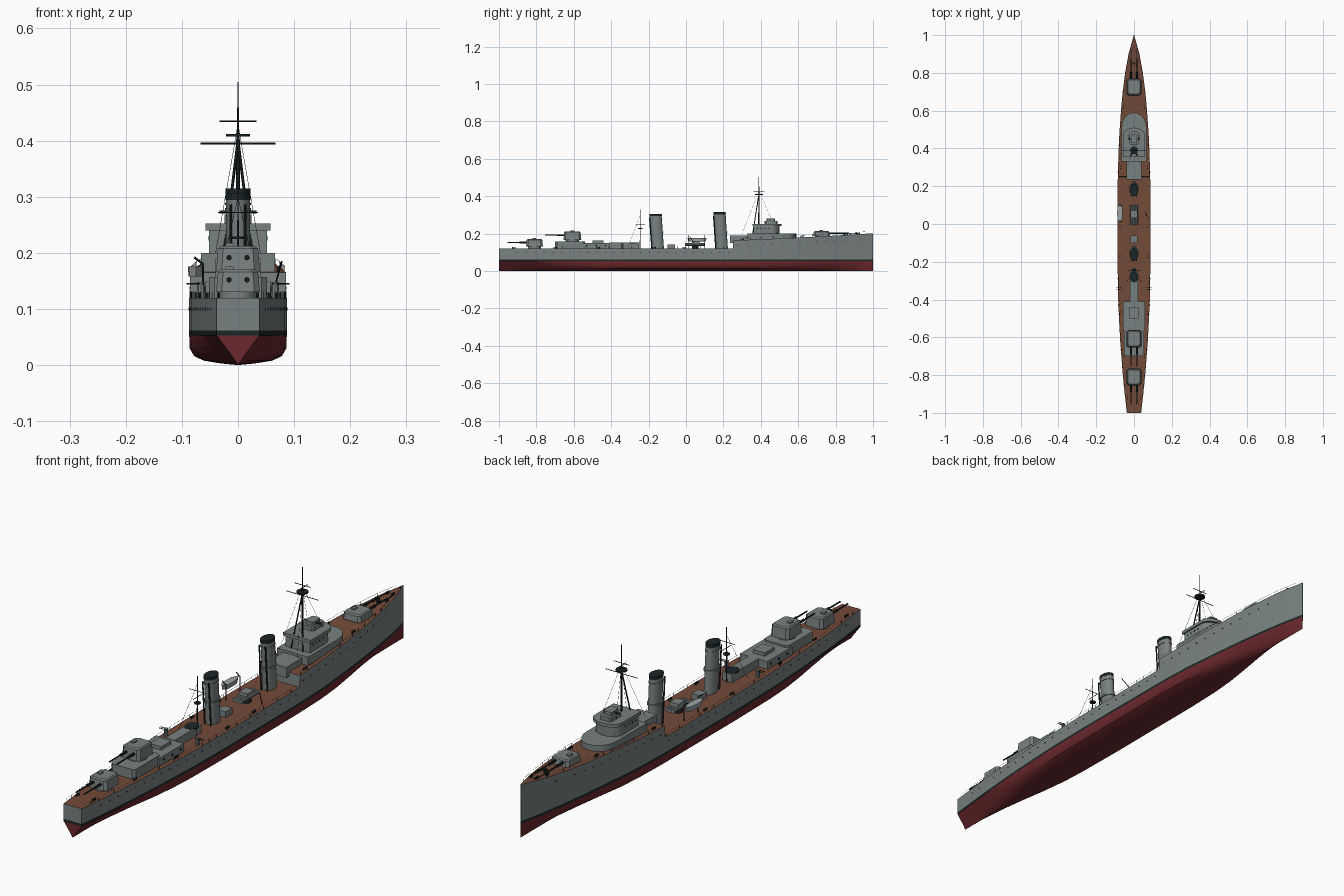
import bpy, bmesh
from math import sin, cos, pi
from mathutils import Vector

cube = bpy.data.objects.get("Cube")
if cube:
    bpy.data.objects.remove(cube, do_unlink=True)


def material(name, r, g, b):
    m = bpy.data.materials.new(name)
    m.diffuse_color = (r, g, b, 1)
    m.use_nodes = True
    m.node_tree.nodes["Principled BSDF"].inputs["Base Color"].default_value = (r, g, b, 1)
    return m


GREY = material("naval grey", .19, .22, .22)
RED = material("hull red", .15, .022, .026)
BROWN = material("deck brown", .17, .07, .04)
DARK = material("dark metal", .012, .02, .021)
PALE = material("pale grey", .33, .36, .36)


def finish(name, bm, mats, smooth=False):
    bmesh.ops.recalc_face_normals(bm, faces=bm.faces)
    mesh = bpy.data.meshes.new(name)
    bm.to_mesh(mesh)
    bm.free()
    ob = bpy.data.objects.new(name, mesh)
    bpy.context.collection.objects.link(ob)
    for m in mats:
        mesh.materials.append(m)
    if smooth:
        bpy.ops.object.select_all(action="DESELECT")
        ob.select_set(True)
        bpy.context.view_layer.objects.active = ob
        bpy.ops.object.shade_smooth_by_angle(angle=.6)
    return ob


def prism(name, outline, z0, z1, mat, taper=1, rake=0, smooth=False):
    """Extrude a plan outline upwards, with optional taper and rake in y."""
    bm = bmesh.new()
    cx = sum(p[0] for p in outline) / len(outline)
    cy = sum(p[1] for p in outline) / len(outline)
    low = [bm.verts.new((x, y, z0)) for x, y in outline]
    top = [bm.verts.new((cx + (x - cx) * taper, cy + (y - cy) * taper + rake, z1)) for x, y in outline]
    n = len(outline)
    for i in range(n):
        j = (i + 1) % n
        bm.faces.new((low[i], low[j], top[j], top[i]))
    bm.faces.new(top)
    bm.faces.new(low[::-1])
    return finish(name, bm, [mat], smooth)


def rect(hx, y0, y1, cut=0, cx=0):
    pts = [(hx, y0 + cut), (hx, y1 - cut), (hx - cut, y1), (cut - hx, y1),
           (-hx, y1 - cut), (-hx, y0 + cut), (cut - hx, y0), (hx - cut, y0)]
    if not cut:
        pts = [pts[0], pts[1], pts[4], pts[5]]
    return [(cx + x, y) for x, y in pts]


def rounded_front(hx, y0, y1, bulge):
    arc = [(hx * cos(pi * i / 12), y1 + bulge * sin(pi * i / 12)) for i in range(13)]
    return [(hx, y0)] + arc + [(-hx, y0)]


def oval(rx, ry, cx=0, cy=0, n=20):
    return [(cx + rx * cos(2 * pi * i / n), cy + ry * sin(2 * pi * i / n)) for i in range(n)]


def rods(name, segments, r, mat, sides=6, r2=None):
    """Round bars between pairs of points, joined in one object."""
    bm = bmesh.new()
    for a, b in segments:
        a, b = Vector(a), Vector(b)
        d = b - a
        made = bmesh.ops.create_cone(bm, cap_ends=True, segments=sides, radius1=r,
                                     radius2=r if r2 is None else r2, depth=d.length)
        turn = d.to_track_quat("Z", "Y")
        for v in made["verts"]:
            v.co = turn @ v.co + (a + b) / 2
    return finish(name, bm, [mat], sides > 6)


# Hull lines: half beam along the length and height of the deck
BEAM = [(-1, .038), (-.9, .049), (-.8, .059), (-.7, .067), (-.6, .074), (-.4, .084), (-.2, .087),
        (.25, .086), (.4, .081), (.5, .076), (.6, .069), (.7, .06), (.8, .047), (.9, .029), (1, .0012)]
BREAK = .25


def beam(y):
    for (a, wa), (b, wb) in zip(BEAM, BEAM[1:]):
        if y <= b:
            return wa + (wb - wa) * (y - a) / (b - a)
    return BEAM[-1][1]


def deck(y):
    return .12 if y <= BREAK else .165 + .037 * ((y - BREAK) / .75) ** 1.3


def water_beam(y):
    return beam(y) * (1 - .3 * max(0, (y - .4) / .6))


def side(y, z):
    t = min(1, (z - .062) / (deck(y) - .062))
    return water_beam(y) + (beam(y) - water_beam(y)) * t


# Height, full section width, V section width below the waterline
BILGE = [(.053, 1, 1), (.03, .99, .55), (.016, .9, .28), (.008, .7, .14), (.003, .35, .05)]


def section(y):
    full = max(0, min(1, (1 - abs(y)) / .55))
    full = full * full * (3 - 2 * full)
    w = water_beam(y)
    half = [(beam(y), deck(y)), (w, .062)]
    half += [(w * (v + (u - v) * full), z) for z, u, v in BILGE]
    return half + [(0, 0)] + [(-x, z) for x, z in half[::-1]]


ys = sorted([p[0] for p in BEAM] + [BREAK + .001, -.95, -.5, 0, .32, .95])
bm = bmesh.new()
rings = [[bm.verts.new((x, y, z)) for x, z in section(y)] for y in ys]
n = len(rings[0])
for y, a, b in zip(ys, rings, rings[1:]):
    for i in range(n):
        j = (i + 1) % n
        f = bm.faces.new((a[i], a[j], b[j], b[i]))
        band = min(i, n - 2 - i) if i < n - 1 else -1
        f.material_index = {-1: 0 if y == BREAK else 3, 0: 0, 1: 2}.get(band, 1)
for ring in (rings[0], rings[-1]):
    # End plates split at the same painted bands
    for i in range(n // 2):
        corners = [ring[i], ring[i + 1], ring[n - 2 - i], ring[n - 1 - i]]
        corners = list(dict.fromkeys(corners))
        if len(corners) > 2:
            bm.faces.new(corners).material_index = {0: 0, 1: 2}.get(i, 1)
finish("hull", bm, [GREY, RED, DARK, BROWN], True)

# Portholes along both sides
ports = []
for s in (-1, 1):
    for k in range(38):
        y = -.9 + k * .047
        z = .1 if y < BREAK else deck(y) - .028
        x = side(y, z)
        ports.append(((s * (x - .001), y, z), (s * (x + .001), y, z)))
rods("portholes", ports, .0028, DARK, 8)

# Guard rails with posts
rails = []
for s in (-1, 1):
    for start, end in ((-.99, .24), (.26, .97)):
        steps = int((end - start) / .04)
        pts = [start + (end - start) * i / steps for i in range(steps + 1)]
        rail = [Vector((s * (beam(y) - .002), y, deck(y) + .011)) for y in pts]
        rails += list(zip(rail, rail[1:])) + [(p, p - Vector((0, 0, .011))) for p in rail]
rods("guard_rails", rails, .0004, DARK, 3)

# Bridge
prism("bridge_rear_house", rect(.04, .235, .36), .15, .19, GREY)
prism("bridge_lower_house", rounded_front(.066, .33, .51, .08), .16, .2, GREY, smooth=True)
prism("bridge_upper_house", rounded_front(.052, .36, .46, .04), .2, .24, GREY, smooth=True)
prism("bridge_wings", rounded_front(.058, .355, .47, .04), .24, .252, GREY, smooth=True)
prism("director_base", rect(.024, .42, .49, .006), .252, .268, GREY)
prism("director", rect(.017, .43, .475, .004), .268, .282, GREY)
rods("rangefinder", [((-.033, .45, .273), (.033, .45, .273))], .003, DARK, 8)
rods("bridge_windows", [((s * .0525, y, .226), (s * .0535, y, .226)) for s in (-1, 1)
                        for y in (.38, .4, .42, .44)], .004, DARK, 4)


# Twin gun turrets
def turret(name, y0, y1, z0, z1, way):
    mid = (y0 + y1) / 2
    prism(name + "_turret_ring", oval(.033, .036, 0, mid), z0 - .012, z0 + .003, GREY)
    prism(name + "_turret", rect(.039, y0, y1, .01), z0, z1 - .004, GREY, .92)
    prism(name + "_turret_roof", rect(.035, y0 + .004, y1 - .004, .012), z1 - .004, z1, GREY, .88)
    prism(name + "_turret_sight", rect(.007, mid - .01, mid + .008, 0, -.015), z1, z1 + .006, GREY)
    front = y1 if way > 0 else y0
    zg = (z0 + z1) / 2 + .002
    for label, length, r in (("barrels", .1, .0028), ("sleeves", .035, .005)):
        rods(name + "_gun_" + label, [((s * .016, front - way * .01, zg),
             (s * .016, front + way * length, zg)) for s in (-1, 1)], r, DARK, 8)


turret("fore", .68, .77, .187, .213, 1)
turret("upper_aft", -.655, -.56, .167, .212, -1)
turret("lower_aft", -.855, -.765, .13, .17, -1)

# Aft deckhouses
prism("aft_house", rect(.058, -.56, -.41), .12, .15, GREY)
prism("aft_gun_house", rect(.052, -.7, -.54, .01), .12, .157, GREY)
prism("aft_walkway_house", rect(.02, -.41, -.25), .12, .152, GREY)
prism("aft_house_locker", rect(.025, -.5, -.44), .15, .163, GREY)
prism("searchlight_platform", oval(.024, .03, 0, -.28, 12), .148, .153, DARK)
rods("house_doors", [((s * .0575, y, .135), (s * .0595, y, .135)) for s in (-1, 1)
                     for y in (-.53, -.48, -.43)], .006, DARK, 4)


# Funnels, raked aft
def funnel(name, y, top):
    base, rake = .12, -.013

    def at(z):
        return y + rake * (z - base) / (top - base)

    def slice_(part, z0, z1, grow, mat):
        prism(name + part, oval(.021 + grow, .032 + grow, 0, at(z0)), z0, z1, mat,
              rake=at(z1) - at(z0), smooth=True)
    slice_("_funnel", base, top - .012, 0, GREY)
    slice_("_funnel_cap", top - .012, top, .001, DARK)
    slice_("_funnel_band", .205, .211, .004, GREY)
    slice_("_funnel_upper_band", top - .03, top - .026, .002, GREY)
    rods(name + "_steam_pipes", [((s * .013, y - .033, base), (s * .013, y - .045, top - .02))
                                 for s in (-1, 1)], .0028, DARK, 6)


funnel("fore", .192, .315)
funnel("aft", -.15, .306)

# Torpedo tubes amidships
prism("tube_mount_base", oval(.018, .018, 0, .05, 12), .12, .135, DARK)
rods("torpedo_tubes", [((x, -.005, .142), (x, .1, .142)) for x in (-.014, 0, .014)], .0075, GREY, 10)
prism("tube_shield", rect(.02, .03, .075), .14, .16, GREY, .9)
prism("midship_locker", rect(.018, -.1, -.06), .12, .142, GREY)

# Ship's boat on davits
prism("boat", [(-.075 + x, .058 + y) for x, y in
               ((0, -.045), (.011, -.03), (.013, 0), (.011, .025), (0, .047),
                (-.011, .025), (-.013, 0), (-.011, -.03))], .158, .176, PALE, 1.12)
rods("davits", [seg for y in (.015, .1) for seg in
                (((-.062, y, .12), (-.062, y, .18)), ((-.062, y, .18), (-.078, y, .192)))], .002, DARK)
rods("boat_boom", [((.06, .06, .12), (.078, .02, .185))], .0015, DARK)

# Side guns and deck fittings
for s, label in ((-1, "right"), (1, "left")):
    rods(label + "_light_guns", [((s * .06, y, .145), (s * .092, y, .145)) for y in (-.335, -.345)], .0016, DARK)
    rods(label + "_light_gun_mount", [((s * .066, -.34, .12), (s * .066, -.34, .148))], .007, GREY, 10)
    rods(label + "_bollards", [((s * (beam(y) - .012), y + d, deck(y) - .002),
         (s * (beam(y) - .012), y + d, deck(y) + .009))
        for y in (-.92, -.7, -.47, -.17, -.01, .3, .62, .87, .92) for d in (-.006, .006)], .003, DARK)
    rods(label + "_anchor_chain", [((s * .012, .83, .199), (s * .016, .925, .201))], .0015, DARK)
prism("capstan", oval(.007, .007, 0, .85, 10), .19, .206, DARK)

# Tripod mainmast with yards and rigging
rods("fore_mast", [((0, .39, .19), (0, .39, .42))], .0045, DARK, 8, .003)
rods("fore_topmast", [((0, .39, .42), (0, .39, .505))], .002, DARK, 6, .001)
rods("tripod_legs", [((s * .026, .355, .19), (0, .388, .4)) for s in (-1, 1)], .0026, DARK)
prism("mast_top", oval(.021, .021, 0, .39, 12), .407, .412, DARK)
rods("fore_yards", [((-.067, .39, .395), (.067, .39, .395)), ((-.033, .39, .435), (.033, .39, .435)),
                    ((0, .36, .425), (0, .42, .425))], .0014, DARK)
rods("fore_rigging", [((0, .39, .43), (s * .04, y, .2)) for s in (-1, 1) for y in (.3, .49)], .0005, DARK, 3)

# Small aft mast
rods("aft_mast", [((0, -.245, .12), (0, -.245, .33))], .0026, DARK, 6, .001)
rods("aft_yards", [((-.036, -.245, .272), (.036, -.245, .272)), ((0, -.27, .25), (0, -.22, .25))], .0012, DARK)
prism("aft_mast_platform", oval(.012, .012, 0, -.245, 10), .225, .229, DARK)
rods("aft_rigging", [((0, -.245, .3), (s * .04, -.31, .125)) for s in (-1, 1)], .0006, DARK, 3)
